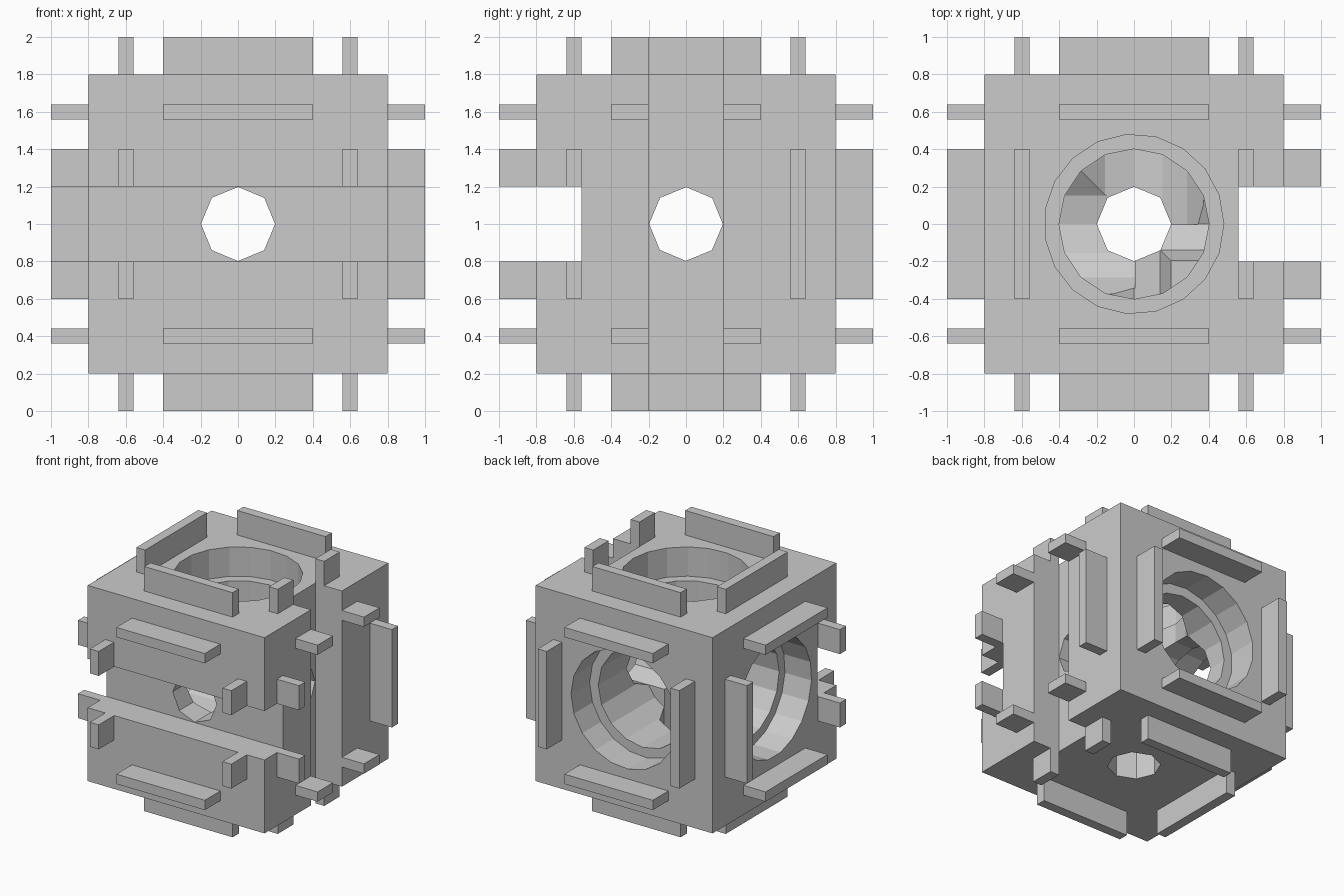
import bpy
import bmesh
from math import pi
from mathutils import Matrix, Vector

default = bpy.data.objects.get("Cube")
if default:
    bpy.data.objects.remove(default, do_unlink=True)

CENTRE = Vector((0, 0, 1))   # middle of the block
HALF = 0.8                   # half width of the block
SLOT_FLOOR = 0.559           # distance of slot floors from the middle

grey = bpy.data.materials.new("light grey")
grey.use_nodes = True
colour = (0.6, 0.6, 0.6, 1)
grey.diffuse_color = colour
grey.node_tree.nodes["Principled BSDF"].inputs["Base Color"].default_value = colour


def box(name, low, high):
    """Box between two corners, measured from the middle of the block."""
    low, high = Vector(low), Vector(high)
    bpy.ops.mesh.primitive_cube_add(size=1, location=CENTRE + (low + high) / 2)
    ob = bpy.context.object
    ob.name = name
    ob.data.transform(Matrix.Diagonal((*(high - low), 1)))
    ob.data.materials.append(grey)
    return ob


def drill(name, radius, sides, start, end, turn, spin):
    """Prism along the turned z axis, with its first corner near the turned x axis."""
    bpy.ops.mesh.primitive_cylinder_add(vertices=sides, radius=radius, depth=end - start,
                                        location=CENTRE)
    ob = bpy.context.object
    ob.name = name
    shift = Matrix.Translation((0, 0, (start + end) / 2))
    ob.data.transform(turn @ shift @ Matrix.Rotation(spin - pi / 2, 4, "Z"))
    ob.data.materials.append(grey)
    return ob


def volume(ob):
    bm = bmesh.new()
    bm.from_mesh(ob.data)
    size = bm.calc_volume(signed=True)
    bm.free()
    return size


def cut(target, cutter):
    """Subtract the cutter, trying the next solver if the result is not a plausible solid."""
    before = volume(target)
    bpy.ops.object.select_all(action="DESELECT")
    target.select_set(True)
    bpy.context.view_layer.objects.active = target
    for solver in ("EXACT", "MANIFOLD"):
        backup = target.data.copy()
        mod = target.modifiers.new("cut", "BOOLEAN")
        mod.operation = "DIFFERENCE"
        mod.solver = solver
        mod.object = cutter
        bpy.context.view_layer.update()
        bpy.ops.object.modifier_apply(modifier=mod.name)
        if 0.4 * before < volume(target) < 0.9999 * before:
            return
        target.data = backup


# Directions of the three wide bores: up, back and right
up = Matrix.Identity(4)
back = Matrix.Rotation(-pi / 2, 4, "X")
right = Matrix.Rotation(-pi / 2, 4, "Y")

# Slots: one across the front, one down the left side
front_slot = box("front_slot_cutter", (-1.5, -1.5, -0.2), (1.5, -SLOT_FLOOR, 0.2))
left_slot = box("left_slot_cutter", (SLOT_FLOOR, -0.2, -1.5), (1.5, 0.2, 1.5))
slots = [front_slot, left_slot]

# Block with slots, stepped bores and narrow through holes;
# a hair of difference between the drills keeps their edges from coinciding
block = box("block", (-HALF,) * 3, (HALF,) * 3)
holes = []
for i, turn in enumerate((up, back, right), 1):
    hair = 0.001 * i
    holes.append(drill("bore_cutter", 0.4 + hair, 16, -2 * hair, 0.7, turn, hair))
    holes.append(drill("counterbore_cutter", 0.48, 19, 0.56, 1.2, turn, hair))
    holes.append(drill("through_hole_cutter", 0.2 - hair, 8, -1, 0.3 + hair, turn, 2 * hair))
for cutter in slots + holes:
    cut(block, cutter)

# Four raised ribs around each of the six faces, trimmed by the slots
for axis, face in enumerate(("side", "depth", "height")):
    for sign in (-1, 1):
        for across in ((axis + 1) % 3, (axis + 2) % 3):
            along = 3 - axis - across
            for offset in (-0.6, 0.6):
                middle, size = Vector(), Vector()
                middle[axis], size[axis] = sign * 0.9, 0.1
                middle[across], size[across] = offset, 0.04
                size[along] = 0.4
                low, high = middle - size, middle + size
                rib = box(face + "_rib", low, high)
                if low.y < -SLOT_FLOOR and low.z < 0.2 and high.z > -0.2:
                    cut(rib, front_slot)
                if high.x > SLOT_FLOOR and low.y < 0.2 and high.y > -0.2:
                    cut(rib, left_slot)

# Remove the cutters
for cutter in slots + holes:
    bpy.data.objects.remove(cutter, do_unlink=True)
